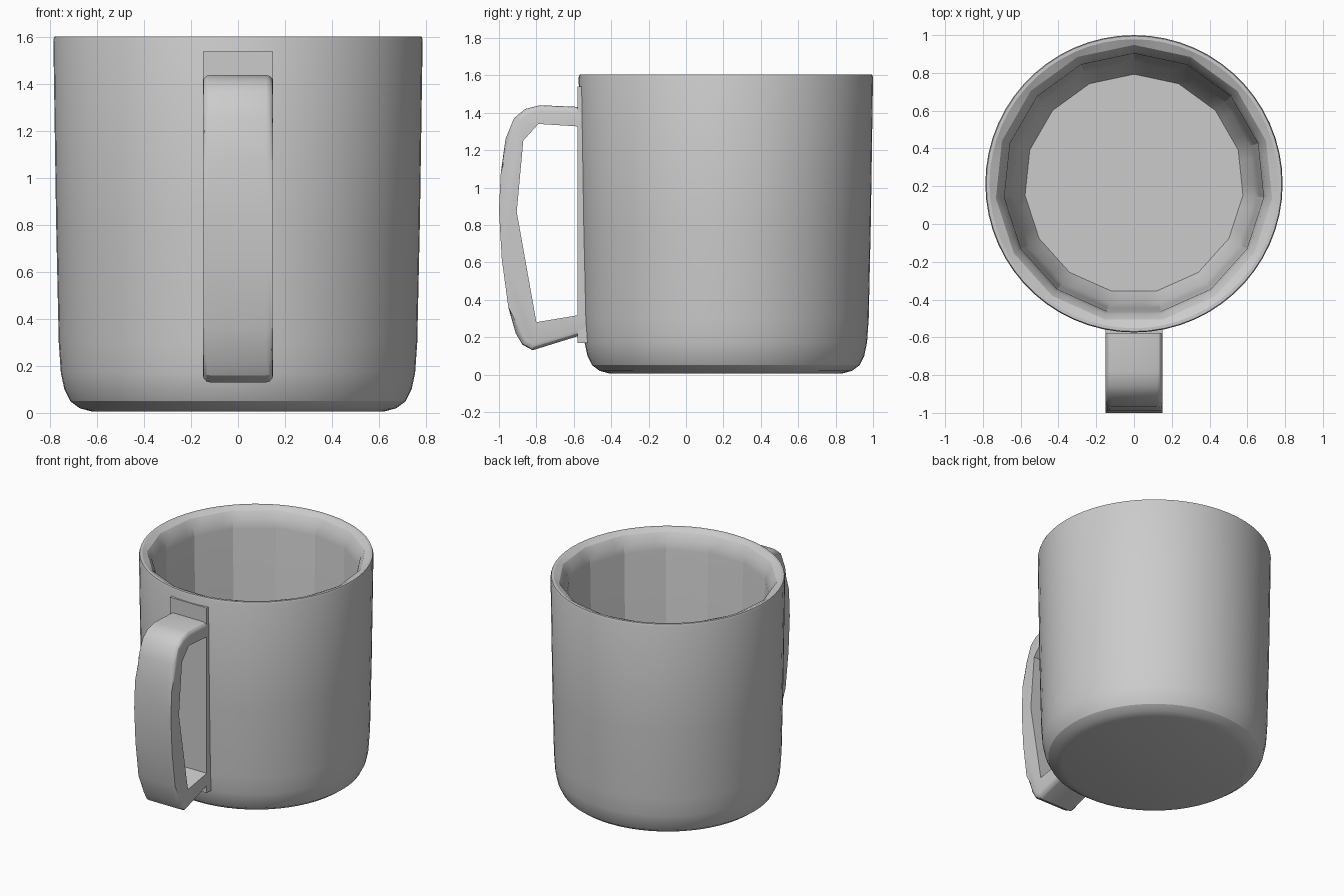
import bpy, bmesh
from math import pi, cos, sin, radians

cube = bpy.data.objects.get("Cube")
if cube:
    bpy.data.objects.remove(cube, do_unlink=True)

SEGMENTS, FACETS = 60, 15
CENTRE_Y = 0.213

grey = bpy.data.materials.new("light_grey")
grey.use_nodes = True
colour = (0.6, 0.6, 0.6, 1)
grey.diffuse_color = colour
grey.node_tree.nodes["Principled BSDF"].inputs["Base Color"].default_value = colour


def finish(name, bm, angle):
    bmesh.ops.recalc_face_normals(bm, faces=bm.faces)
    mesh = bpy.data.meshes.new(name)
    bm.to_mesh(mesh)
    bm.free()
    mesh.materials.append(grey)
    obj = bpy.data.objects.new(name, mesh)
    bpy.context.collection.objects.link(obj)
    bpy.ops.object.select_all(action='DESELECT')
    obj.select_set(True)
    bpy.context.view_layer.objects.active = obj
    bpy.ops.object.shade_smooth_by_angle(angle=radians(angle))
    return obj


def facet_scale(a):
    """Radius factor that turns a circle into the faceted inner polygon."""
    step = 2 * pi / FACETS
    return cos(step / 2) / cos((a - pi / 2) % step - step / 2)


# Cup: round outside, faceted inside, turned as one closed wall
outside = [(0.62, 0.005), (0.675, 0.02), (0.715, 0.05), (0.74, 0.1), (0.755, 0.17),
           (0.764, 0.3), (0.775, 0.8), (0.787, 1.59), (0.782, 1.605), (0.765, 1.605)]
inside = [(0.735, 1.585), (0.705, 1.54), (0.69, 1.47), (0.67, 0.4), (0.645, 0.22), (0.58, 0.1)]
bm = bmesh.new()
rings = []
for profile, faceted in ((outside, False), (inside, True)):
    for r, z in profile:
        ring = []
        for i in range(SEGMENTS):
            a = pi / 2 + 2 * pi * i / SEGMENTS
            s = r * facet_scale(a) if faceted else r
            ring.append(bm.verts.new((s * cos(a), CENTRE_Y + s * sin(a), z)))
        rings.append(ring)
for low, high in zip(rings, rings[1:]):
    for i in range(SEGMENTS):
        j = (i + 1) % SEGMENTS
        bm.faces.new((low[i], low[j], high[j], high[i]))
bm.faces.new(rings[0])
bm.faces.new(rings[-1])
finish("cup", bm, 22)

# Handle: paired outer and inner outline points swept across its width
outer = [(-0.55, 1.43), (-0.78, 1.44), (-0.86, 1.42), (-0.92, 1.37), (-0.965, 1.26), (-0.99, 1.08),
         (-1.0, 0.88), (-0.985, 0.62), (-0.95, 0.36), (-0.91, 0.22), (-0.875, 0.16), (-0.82, 0.13), (-0.53, 0.22)]
inner = [(-0.53, 0.325), (-0.8, 0.28), (-0.905, 0.87), (-0.87, 1.25), (-0.79, 1.34), (-0.55, 1.325)]
bm = bmesh.new()
sides = [[bm.verts.new((x, y, z)) for y, z in outer + inner] for x in (-0.15, 0.15)]
count = len(sides[0])
rounded = []
for i in range(count):
    j = (i + 1) % count
    bm.faces.new((sides[0][i], sides[0][j], sides[1][j], sides[1][i]))
    if i < len(outer) - 1:
        rounded += [bm.edges.get((s[i], s[j])) for s in sides]
for s in sides:
    bm.faces.new(s)
bmesh.ops.bevel(bm, geom=rounded, offset=0.03, segments=3, profile=0.5, affect='EDGES')
finish("handle", bm, 30)

# Flat mounting strip where the handle meets the cup
bm = bmesh.new()
bmesh.ops.create_cube(bm, size=1)
for v in bm.verts:
    v.co.x *= 0.3
    v.co.y = -0.58 if v.co.y < 0 else -0.5
    v.co.z = 1.54 if v.co.z > 0 else 0.17
finish("handle_mount", bm, 30)
